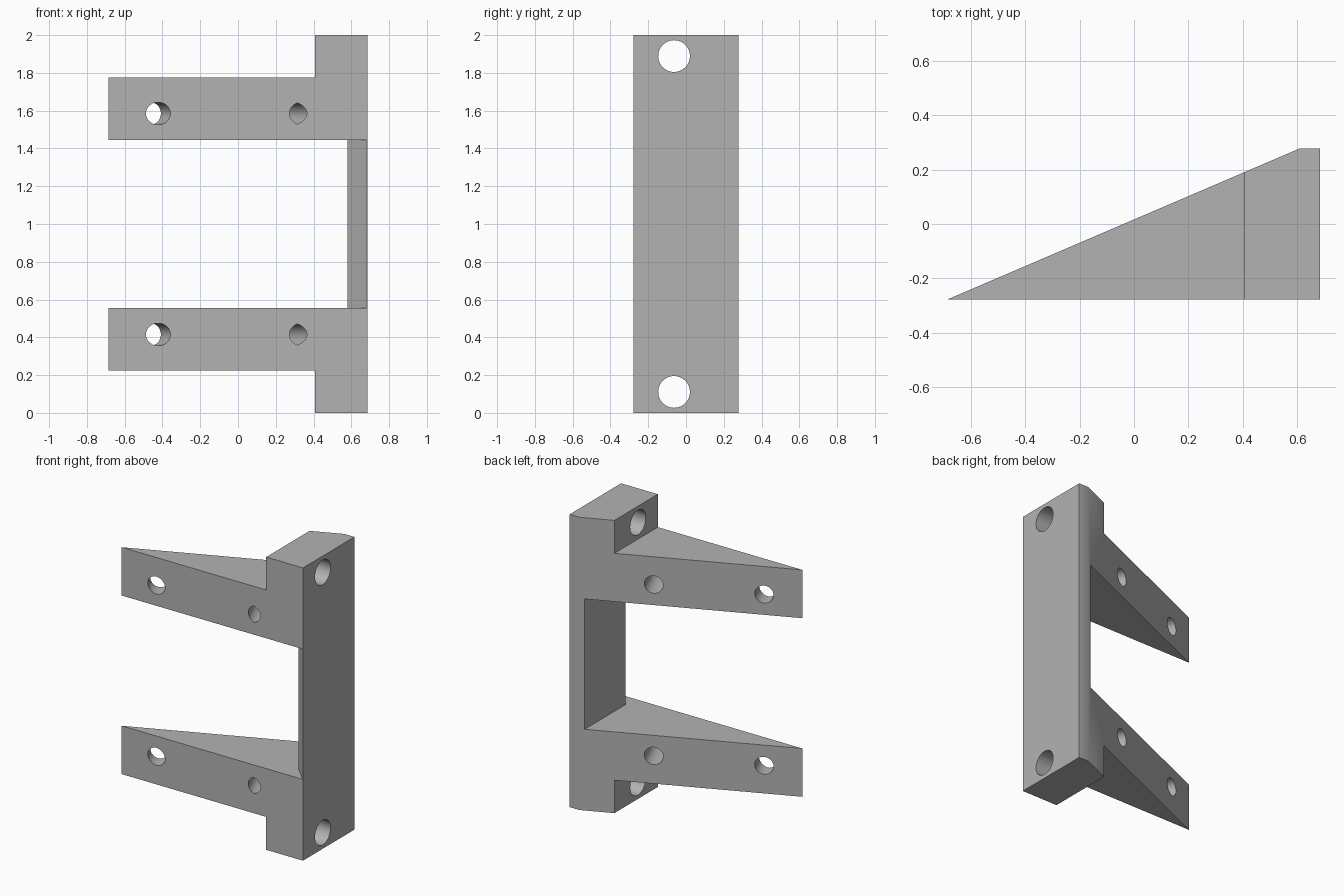
import bpy, bmesh, math
from mathutils import Vector

old = bpy.data.objects.get("Cube")
if old:
    bpy.data.objects.remove(old, do_unlink=True)

grey = bpy.data.materials.new("plain grey")
grey.use_nodes = True
grey.diffuse_color = (0.45, 0.45, 0.45, 1)
grey.node_tree.nodes["Principled BSDF"].inputs["Base Color"].default_value = (0.45, 0.45, 0.45, 1)


def finish(name, bm):
    bmesh.ops.recalc_face_normals(bm, faces=bm.faces)
    mesh = bpy.data.meshes.new(name)
    bm.to_mesh(mesh)
    bm.free()
    mesh.materials.append(grey)
    ob = bpy.data.objects.new(name, mesh)
    bpy.context.collection.objects.link(ob)
    return ob


def prism(name, outline, z0, z1):
    """Extrude an outline seen from above between two heights."""
    bm = bmesh.new()
    base = bm.faces.new([bm.verts.new((x, y, z0)) for x, y in outline])
    ext = bmesh.ops.extrude_face_region(bm, geom=[base])
    moved = [v for v in ext["geom"] if isinstance(v, bmesh.types.BMVert)]
    bmesh.ops.translate(bm, verts=moved, vec=(0, 0, z1 - z0))
    return finish(name, bm)


def drill(name, start, end, radius, tip=0.0):
    """Cylinder between two points, with an optional conical tip past the end."""
    start, end = Vector(start), Vector(end)
    axis = end - start
    bm = bmesh.new()
    made = bmesh.ops.create_cone(bm, cap_ends=True, segments=48, radius1=radius,
                                 radius2=radius, depth=axis.length)
    if tip:
        cap = max(bm.faces, key=lambda f: f.calc_center_median().z)
        poke = bmesh.ops.poke(bm, faces=[cap])
        poke["verts"][0].co.z += tip
    rot = axis.to_track_quat('Z', 'Y').to_matrix()
    bmesh.ops.rotate(bm, verts=bm.verts, matrix=rot)
    bmesh.ops.translate(bm, verts=bm.verts, vec=(start + end) / 2)
    return finish(name, bm)


# Wedge body: straight front, sloping back, narrow flat strip on the back edge
LEFT, RIGHT, FRONT, BACK, STRIP = -0.685, 0.685, -0.277, 0.278, 0.61
bracket = prism("wedge_bracket", [(LEFT, FRONT), (RIGHT, FRONT), (RIGHT, BACK), (STRIP, BACK)], 0, 2)

# Opening between the arms, with a chamfer on the front of the upright
cutters = [prism("opening_cutter", [(-1, -0.377), (0.784, -0.377), (0.58, -0.173),
                                    (0.58, 0.5), (-1, 0.5)], 0.555, 1.445)]

# Slope direction and its outward normal, used to aim the arm holes
slope = Vector((STRIP - LEFT, BACK - FRONT, 0)).normalized()
normal = Vector((-slope.y, slope.x, 0))
R = 0.0595

for side in (-1, 1):
    # End notches leaving the upright taller than the arms
    z0, z1 = sorted((1 + side * 0.775, 1 + side * 1.2))
    cutters.append(prism("notch_cutter", [(-1, -0.5), (0.407, -0.5), (0.407, 0.5), (-1, 0.5)], z0, z1))
    # Cross holes through the ends of the upright
    z = 1 + side * 0.889
    cutters.append(drill("upright_hole_cutter", (0.2, -0.063, z), (0.9, -0.063, z), 0.084))
    # Arm holes square to the slope: the outer runs through, the inner ends in a drill point
    z = 1 + side * 0.585
    for x, through in ((-0.4225, True), (0.337, False)):
        mouth = Vector((x, FRONT, z))
        end = mouth - normal * (0.3 if through else -0.0087)
        cutters.append(drill("arm_hole_cutter", mouth + normal * 0.7, end, R, 0 if through else 0.034))

# Cut everything out of the body
bpy.context.view_layer.objects.active = bracket
bracket.select_set(True)
for cutter in cutters:
    mod = bracket.modifiers.new("cut", 'BOOLEAN')
    mod.operation, mod.solver, mod.object = 'DIFFERENCE', 'EXACT', cutter
    bpy.ops.object.modifier_apply(modifier=mod.name)
    bpy.data.objects.remove(cutter, do_unlink=True)

bpy.ops.object.shade_smooth_by_angle(angle=math.radians(30))
